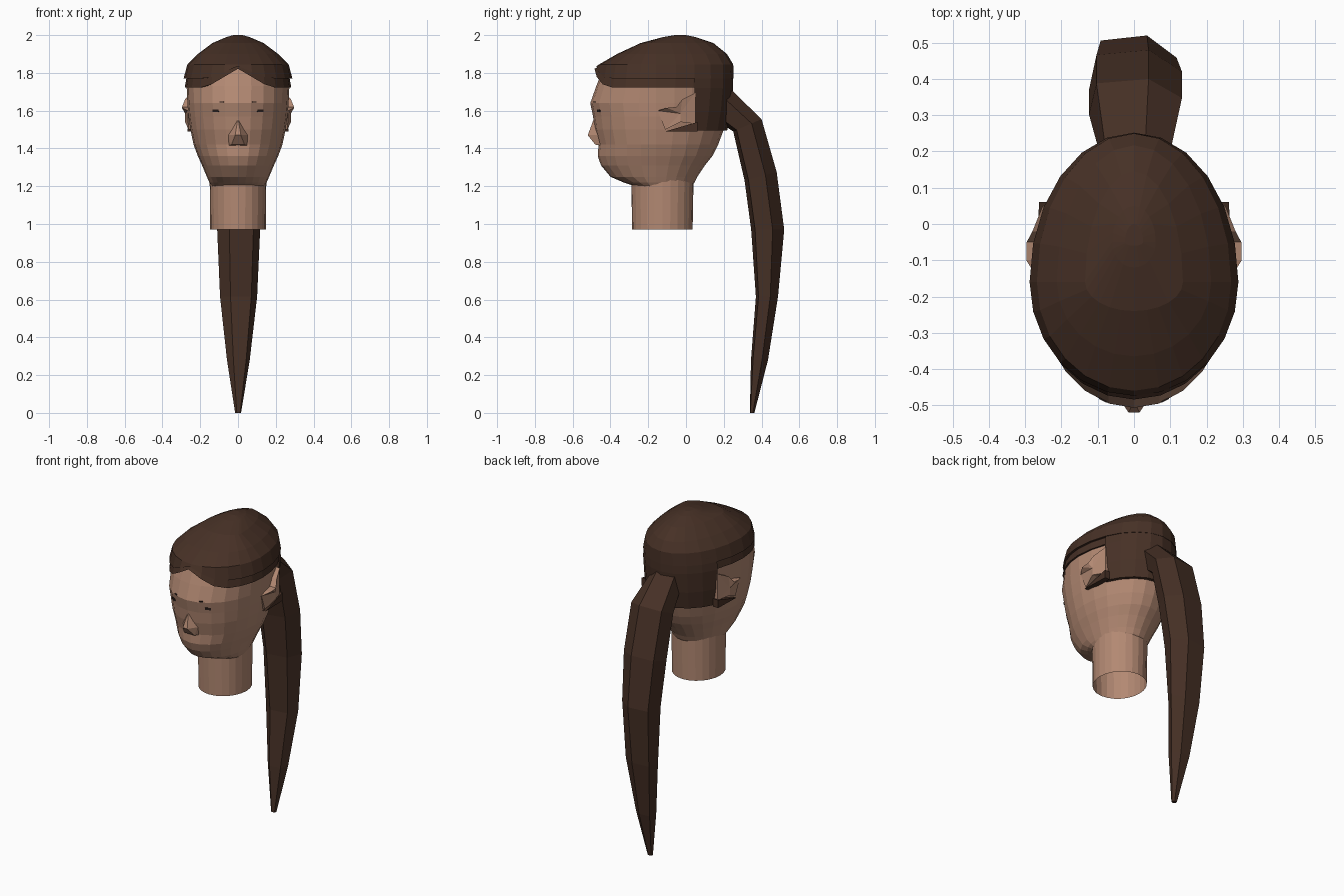
import bpy, bmesh, math
from mathutils import Vector

cube = bpy.data.objects.get("Cube")
if cube:
    bpy.data.objects.remove(cube)


def material(name, rgb):
    m = bpy.data.materials.new(name)
    m.use_nodes = True
    m.diffuse_color = (*rgb, 1)
    m.node_tree.nodes["Principled BSDF"].inputs["Base Color"].default_value = (*rgb, 1)
    return m


SKIN = material("warm skin", (0.45, 0.25, 0.17))
HAIR = material("dark brown hair", (0.062, 0.03, 0.019))
EYE = material("eye dark", (0.02, 0.012, 0.01))
SIDES = 24
MID_Y = -0.16    # widest line of the skull


def finish(name, bm, mat):
    bmesh.ops.recalc_face_normals(bm, faces=bm.faces)
    me = bpy.data.meshes.new(name)
    bm.to_mesh(me)
    bm.free()
    me.materials.append(mat)
    ob = bpy.data.objects.new(name, me)
    bpy.context.collection.objects.link(ob)
    return ob


def egg(z, front, back, width, mid=MID_Y, first=0, last=SIDES - 1):
    """Ring with separate front and back depth; z may be a function of x, y."""
    pts = []
    for i in range(first, last + 1):
        a = math.tau * i / SIDES
        c, s = math.cos(a), math.sin(a)
        x, y = width * c, mid + s * ((back - mid) if s > 0 else (mid - front))
        pts.append(Vector((x, y, z(x, y) if callable(z) else z)))
    return pts


def loft(name, rings, mat, closed=True, cap_start=False, cap_end=False):
    bm = bmesh.new()
    rows = [[bm.verts.new(p) for p in r] for r in rings]
    n = len(rows[0])
    for a, b in zip(rows, rows[1:]):
        for i in range(n if closed else n - 1):
            j = (i + 1) % n
            bm.faces.new((a[i], a[j], b[j], b[i]))
    if cap_start:
        bm.faces.new(rows[0][::-1])
    if cap_end:
        bm.faces.new(rows[-1])
    return finish(name, bm, mat)


# Skull and face: height, front, back, half width
head = [(1.20, -0.27, 0.03, 0.14), (1.22, -0.33, 0.045, 0.152),
        (1.25, -0.40, 0.06, 0.165), (1.31, -0.45, 0.10, 0.19),
        (1.36, -0.467, 0.14, 0.213), (1.42, -0.463, 0.17, 0.235),
        (1.50, -0.483, 0.20, 0.252), (1.57, -0.492, 0.21, 0.262),
        (1.64, -0.507, 0.22, 0.268), (1.73, -0.475, 0.225, 0.272),
        (1.83, -0.435, 0.22, 0.25), (1.89, -0.33, 0.18, 0.18)]
loft("head", [egg(*r) for r in head], SKIN, cap_start=True, cap_end=True)

# Neck, open underneath
loft("neck", [egg(0.97, -0.285, 0.035, 0.147, -0.125),
              egg(1.24, -0.29, 0.04, 0.15, -0.125)], SKIN)

# Nose wedge
bm = bmesh.new()
bm.verts.new((0, -0.487, 1.56))
for s in (-1, 1):
    for p in ((0.015, -0.52, 1.47), (0.035, -0.48, 1.42),
              (0.052, -0.465, 1.47), (0.05, -0.45, 1.415)):
        bm.verts.new((s * p[0], p[1], p[2]))
bmesh.ops.convex_hull(bm, input=bm.verts)
finish("nose", bm, SKIN)

# Ears: outline as outward, depth, height
outline = [(0.266, -0.15, 1.60), (0.297, -0.10, 1.615), (0.296, -0.05, 1.62),
           (0.28, -0.02, 1.66), (0.252, 0.05, 1.695), (0.25, 0.05, 1.53),
           (0.28, -0.03, 1.54), (0.262, -0.11, 1.50)]
for side, s in (("left", 1), ("right", -1)):
    bm = bmesh.new()
    rim = [bm.verts.new((s * x, y, z)) for x, y, z in outline]
    root = [bm.verts.new((s * 0.21, y, z)) for x, y, z in outline]
    hub = bm.verts.new((s * 0.28, -0.03, 1.585))
    for i in range(len(rim)):
        j = (i + 1) % len(rim)
        bm.faces.new((rim[i], rim[j], hub))
        bm.faces.new((rim[j], rim[i], root[i], root[j]))
    finish(side + "_ear", bm, SKIN)

    # Eye slit and brow mark as thin plates following the cheek
    for part, loc, size in (("eye", (0.117, -0.461, 1.60), (0.034, 0.008, 0.014)),
                            ("brow", (0.085, -0.485, 1.645), (0.024, 0.006, 0.006))):
        bm = bmesh.new()
        bmesh.ops.create_cube(bm, size=1)
        bmesh.ops.scale(bm, vec=size, verts=bm.verts)
        ob = finish(f"{side}_{part}", bm, EYE)
        ob.location = (s * loc[0], loc[1], loc[2])
        ob.rotation_euler.z = s * math.radians(27)

    # Tuft of hair under the ear
    bm = bmesh.new()
    for x in (0.235, 0.268):
        for y, z in ((0.06, 1.54), (0.06, 1.49), (-0.11, 1.49)):
            bm.verts.new((s * (x - 0.1 * max(y, 0)), y, z))
    bmesh.ops.convex_hull(bm, input=bm.verts)
    finish(side + "_hair_tuft", bm, HAIR)

# Hair cap with a small overhanging rim
def rim_height(x, y):
    peak = max(0, 1 - abs(x) / 0.16) if y < MID_Y else 0
    return 1.77 + 0.065 * peak


cap = [(rim_height, -0.45, 0.23, 0.265), (rim_height, -0.474, 0.252, 0.288),
       (1.845, -0.46, 0.25, 0.268), (1.90, -0.365, 0.217, 0.213),
       (1.958, -0.24, 0.145, 0.135), (1.99, -0.12, 0.05, 0.06),
       (2.0, -0.06, 0.0, 0.025)]
cap_rings = [egg(*r) for r in cap[:-2]]
cap_rings += [egg(*r, mid=-0.05) for r in cap[-2:]]
loft("hair_cap", cap_rings, HAIR, cap_end=True)


# Parted hairline band below the cap
def hairline(x, y):
    peak = max(0, 1 - abs(x) / 0.17) if y < MID_Y else 0
    return 1.722 + 0.1 * peak


loft("hairline_band", [egg(hairline, -0.46, 0.22, 0.262),
                       egg(hairline, -0.484, 0.24, 0.282),
                       egg(1.835, -0.456, 0.24, 0.262)], HAIR)

# Hair covering the back of the head, between the ears
back = [(1.495, -0.4, 0.185, 0.24), (1.495, -0.4, 0.218, 0.272),
        (1.60, -0.4, 0.238, 0.284), (1.72, -0.4, 0.25, 0.288),
        (1.80, -0.4, 0.25, 0.28)]
ob = loft("back_hair", [egg(*r, first=2, last=10) for r in back], HAIR, closed=False)

# Ponytail: inner y, z, outer y, z and width scale along its length
section = [(-0.045, 0), (0.08, 0.12), (0.115, 0.65),
           (0.035, 1), (-0.09, 0.92), (-0.108, 0.35)]
tail = [(0.19, 1.53, 0.23, 1.72, 0.9), (0.25, 1.49, 0.40, 1.555, 1.15),
        (0.31, 1.23, 0.48, 1.275, 1.15), (0.345, 0.97, 0.52, 0.97, 1.02),
        (0.37, 0.615, 0.487, 0.615, 0.88), (0.344, 0.28, 0.434, 0.28, 0.54),
        (0.338, 0, 0.362, 0, 0.14)]
loft("ponytail", [[Vector((u * w, yi + (yo - yi) * v, zi + (zo - zi) * v))
                   for u, v in section] for yi, zi, yo, zo, w in tail],
     HAIR, cap_start=True, cap_end=True)
